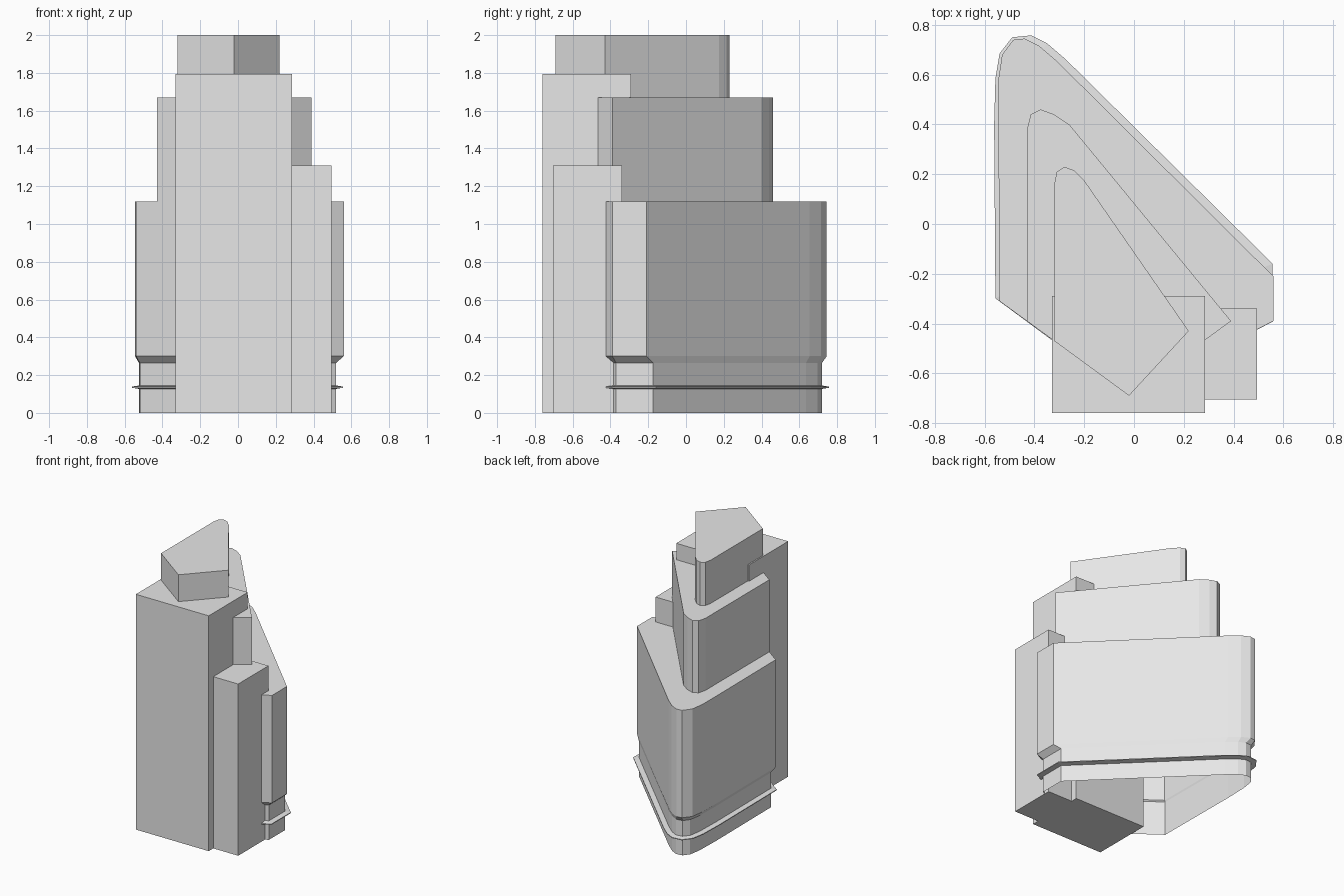
import bpy
import bmesh
from mathutils import Vector

cube = bpy.data.objects.get("Cube")
if cube:
    bpy.data.objects.remove(cube, do_unlink=True)

grey = bpy.data.materials.new("pale grey")
grey.use_nodes = True
grey.diffuse_color = (0.8, 0.8, 0.8, 1)
grey.node_tree.nodes["Principled BSDF"].inputs["Base Color"].default_value = (0.8, 0.8, 0.8, 1)


def loft(name, sections, cap_bottom=True, closed=False):
    """Join counter-clockwise outlines, given as (outline, height), into one body."""
    bm = bmesh.new()
    rings = [[bm.verts.new((x, y, z)) for x, y in outline] for outline, z in sections]
    pairs = list(zip(rings, rings[1:]))
    if closed:
        pairs.append((rings[-1], rings[0]))
    else:
        bm.faces.new(rings[-1])
        if cap_bottom:
            bm.faces.new(reversed(rings[0]))
    n = len(rings[0])
    for low, high in pairs:
        for i in range(n):
            j = (i + 1) % n
            bm.faces.new((low[i], low[j], high[j], high[i]))
    mesh = bpy.data.meshes.new(name)
    bm.to_mesh(mesh)
    bm.free()
    mesh.materials.append(grey)
    obj = bpy.data.objects.new(name, mesh)
    bpy.context.collection.objects.link(obj)
    return obj


def outset(outline, d):
    """Push every edge of an outline outwards by d."""
    pts = [Vector(p) for p in outline]
    result = []
    for i, p in enumerate(pts):
        a = (p - pts[i - 1]).normalized()
        b = (pts[(i + 1) % len(pts)] - p).normalized()
        na, nb = Vector((a.y, -a.x)), Vector((b.y, -b.x))
        result.append(tuple(p + (na + nb) * d / (1 + na.dot(nb))))
    return result


def box(x0, x1, y0, y1):
    return [(x0, y0), (x1, y0), (x1, y1), (x0, y1)]


# Outlines: pointed front, slanted back, rounded rear corner
base = [(-0.02, -0.65), (0.52, -0.37), (0.52, -0.175), (-0.30, 0.635), (-0.37, 0.695),
        (-0.42, 0.72), (-0.47, 0.715), (-0.505, 0.67), (-0.52, 0.58), (-0.525, 0.40), (-0.52, -0.28)]
lower = [(-0.02, -0.69), (0.56, -0.39), (0.56, -0.21), (-0.31, 0.655), (-0.38, 0.715),
         (-0.44, 0.745), (-0.485, 0.74), (-0.53, 0.68), (-0.545, 0.58), (-0.545, 0.40), (-0.54, -0.31)]
middle = [(-0.02, -0.69), (0.39, -0.39), (-0.26, 0.40), (-0.32, 0.44), (-0.375, 0.46),
          (-0.415, 0.44), (-0.43, 0.38), (-0.43, -0.39)]
upper = [(-0.02, -0.69), (0.22, -0.43), (-0.20, 0.175), (-0.24, 0.215), (-0.28, 0.23),
         (-0.31, 0.21), (-0.32, 0.16), (-0.32, -0.47)]

# Stepped tower, open underneath
loft("lower_tier", [(base, 0), (base, 0.265), (lower, 0.30), (lower, 1.12)], cap_bottom=False)
loft("middle_tier", [(middle, 1.12), (middle, 1.67)])
loft("upper_tier", [(upper, 1.67), (upper, 2.0)])

# Thin canopy ring around the base
rim = outset(base, 0.037)
loft("canopy", [(base, 0.127), (rim, 0.133), (rim, 0.139), (base, 0.145)], closed=True)

# Square shafts at the front
for name, plan, height in (("tall_shaft", box(-0.33, 0.285, -0.76, -0.29), 1.795),
                           ("short_shaft", box(0.0, 0.495, -0.705, -0.34), 1.31)):
    loft(name, [(plan, 0), (plan, height)])
